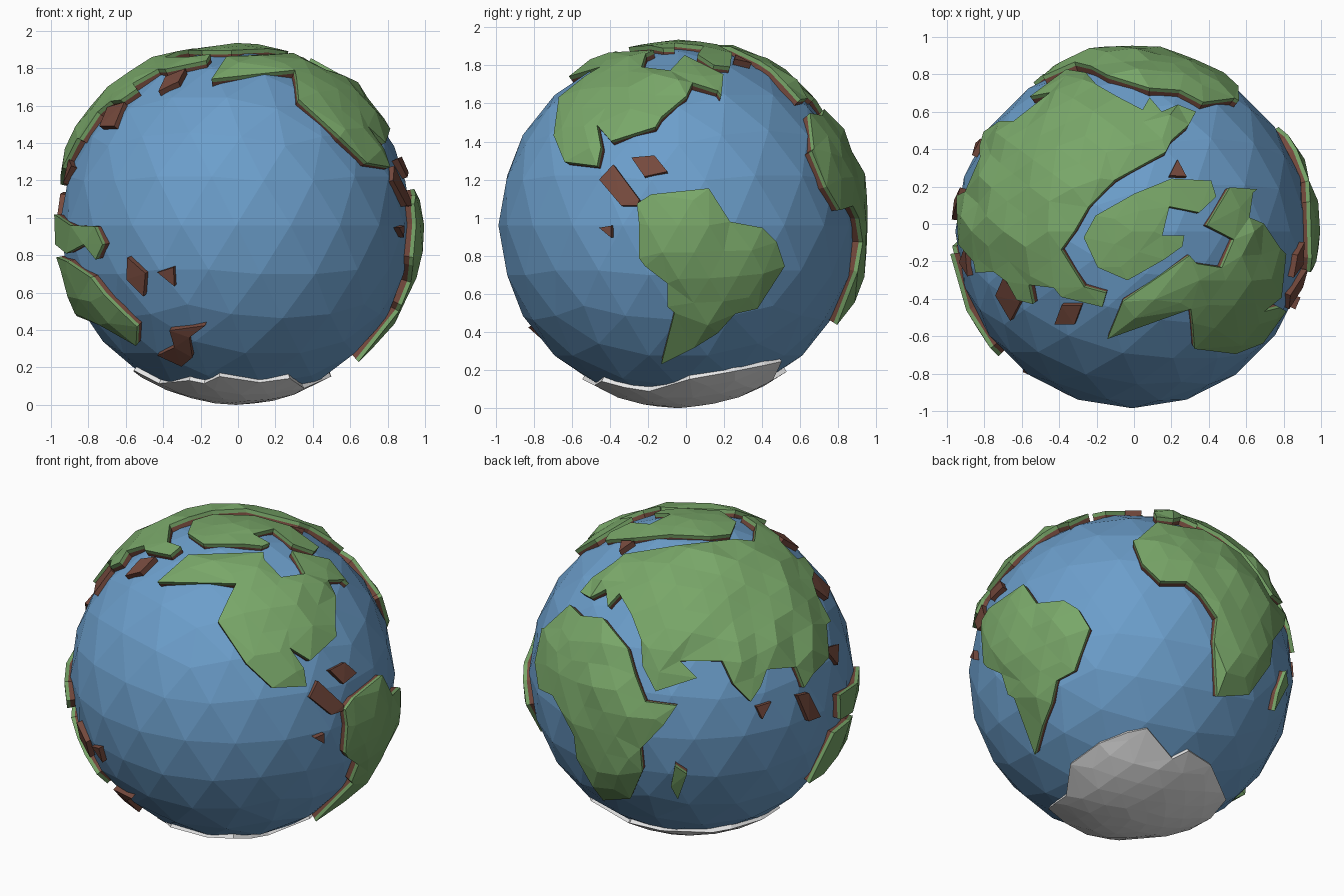
import bpy, bmesh, math, random
from mathutils import Vector
from mathutils.geometry import delaunay_2d_cdt

if "Cube" in bpy.data.objects:
    bpy.data.objects.remove(bpy.data.objects["Cube"])

random.seed(4)
CENTRE = Vector((-0.01, -0.04, 0.96))
SEA_R = 0.945


def material(name, rgb):
    m = bpy.data.materials.new(name)
    m.diffuse_color = (*rgb, 1)
    m.use_nodes = True
    m.node_tree.nodes["Principled BSDF"].inputs["Base Color"].default_value = m.diffuse_color
    return m


BLUE = material("ocean blue", (0.150, 0.345, 0.600))
GREEN = material("grass green", (0.190, 0.385, 0.140))
BROWN = material("soil brown", (0.180, 0.068, 0.047))
WHITE = material("ice white", (0.80, 0.80, 0.80))

# Drawing planes: azimuth, elevation, origin on the sheet, scale, origin height
VIEWS = {
    "F": (-90, 0, 238.5, 405.5, 187, 0),
    "R": (0, 0, 686.5, 408, 190, 0),
    "T": (-90, 90, 1134.5, 224.5, 187, 0),
    "U": (-90, -90, 0, 0, 187, 0),
    "A": (-55, 27, 238, 672, 171, 0.97),
    "B": (125, 27, 686, 672, 171, 0.97),
    "C": (50, -27, 1134, 672, 171, 0.97),
}


def trace(view, pts, r=0.975):
    """Throw outline points drawn in one view onto the globe as directions."""
    az, el, ox, oy, s, oz = VIEWS[view]
    a, e = math.radians(az), math.radians(el)
    w = Vector((math.cos(e) * math.cos(a), math.cos(e) * math.sin(a), math.sin(e)))
    right = Vector((-math.sin(a), math.cos(a), 0))
    up = w.cross(right)
    off = Vector((0, 0, oz)) - CENTRE
    out = []
    for px, py in pts:
        u = (px - ox) / s + off.dot(right)
        v = (oy - py) / s + off.dot(up)
        d = math.sqrt(max(0, r * r - u * u - v * v))
        out.append((right * u + up * v + w * d).normalized())
    return out


def inside(p, poly):
    hit = False
    for a, b in zip(poly, poly[1:] + poly[:1]):
        if (a.y > p.y) != (b.y > p.y):
            if p.x < (b.x - a.x) * (p.y - a.y) / (b.y - a.y) + a.x:
                hit = not hit
    return hit


def edge_distance(p, poly):
    best = 9
    for a, b in zip(poly, poly[1:] + poly[:1]):
        ab = b - a
        t = max(0, min(1, (p - a).dot(ab) / max(ab.length_squared, 1e-9)))
        best = min(best, (a + ab * t - p).length)
    return best


# Evenly spread directions used as inner points of the land
bm = bmesh.new()
bmesh.ops.create_icosphere(bm, subdivisions=4, radius=1)
GRID = [v.co.normalized() for v in bm.verts]
bm.free()


def patch(outline):
    """Fill an outline on the globe: directions, rim flags and triangles."""
    c = sum(outline, Vector()).normalized()
    ex = c.orthogonal().normalized()
    ey = c.cross(ex)

    def flat(v):
        k = 2 / (1 + v.dot(c))
        return Vector((v.dot(ex) * k, v.dot(ey) * k))

    poly = [flat(v) for v in outline]
    n = len(poly)
    pts = list(poly)
    for g in GRID:
        if g.dot(c) > -0.2:
            p = flat(g)
            if inside(p, poly) and edge_distance(p, poly) > 0.05:
                pts.append(p)
    rim = [(i, (i + 1) % n) for i in range(n)]
    vs, _, fs, *_ = delaunay_2d_cdt(pts, rim, [], 0, 1e-5)
    tris = [f for f in fs if inside(sum((vs[i] for i in f), Vector((0, 0))) / len(f), poly)]
    dirs = []
    for p in vs:
        q = p.length_squared
        dirs.append((c * (4 - q) + (ex * p.x + ey * p.y) * 4) / (4 + q))
    return dirs, tris


def plate(name, shape, r0, r1, mat, bump=0.0, rise=0.0):
    """Closed slab between two radii, with a bumpy top away from the rim."""
    dirs, tris = shape
    count = {}
    for f in tris:
        for a, b in zip(f, f[1:] + f[:1]):
            count[frozenset((a, b))] = count.get(frozenset((a, b)), 0) + 1
    rim = {i for e, k in count.items() if k == 1 for i in e}
    bm = bmesh.new()
    low, high = {}, {}
    for i in sorted({i for f in tris for i in f}):
        top = r1 if i in rim else r1 + rise + random.uniform(-bump, bump)
        low[i] = bm.verts.new(CENTRE + dirs[i] * r0)
        high[i] = bm.verts.new(CENTRE + dirs[i] * top)
    for f in tris:
        bm.faces.new([high[i] for i in f])
        bm.faces.new([low[i] for i in reversed(f)])
    for e, k in count.items():
        if k == 1:
            a, b = e
            bm.faces.new([low[a], low[b], high[b], high[a]])
    bmesh.ops.recalc_face_normals(bm, faces=bm.faces[:])
    finish(name, bm, mat)


def finish(name, bm, mat):
    me = bpy.data.meshes.new(name)
    bm.to_mesh(me)
    bm.free()
    me.materials.append(mat)
    bpy.context.collection.objects.link(bpy.data.objects.new(name, me))


# Ocean ball
bm = bmesh.new()
bmesh.ops.create_icosphere(bm, subdivisions=3, radius=SEA_R)
bmesh.ops.translate(bm, verts=bm.verts[:], vec=CENTRE)
finish("ocean", bm, BLUE)

# Continents: outline, rim radius, inner rise, bumpiness
land = {}
land["south_america"] = (trace("R", [
    (638, 204), (652, 195), (709, 189), (730, 222), (762, 228), (776, 242), (784, 266),
    (757, 308), (735, 313), (718, 332), (694, 347), (662, 363), (675, 312), (668, 306),
    (668, 283), (646, 266), (640, 258), (640, 224)]), 0.985, 0.017, 0.012)
land["north_america"] = (
    trace("T", [(1108, 339), (1123, 302), (1190, 256), (1197, 264), (1222, 268), (1234, 240),
                (1207, 226), (1230, 188), (1257, 190)])
    + trace("R", [(718, 92), (693, 84), (687, 97), (662, 118), (656, 128), (612, 142),
                  (598, 126), (602, 148)])
    + trace("A", [(306, 692), (272, 694), (246, 670), (218, 628), (230, 602), (236, 590)]),
    0.98, 0.01, 0.015)
land["africa"] = (
    trace("T", [(1234, 100), (1203, 104), (1180, 92), (1150, 90), (1108, 77)])
    + trace("B", [(636, 681), (646, 707), (677, 711), (664, 730), (641, 753), (643, 775)])
    + trace("C", [(1247, 701), (1216, 704), (1213, 650), (1216, 625), (1200, 602), (1186, 590),
                  (1160, 590), (1142, 572), (1133, 548)]), 0.985, 0.017, 0.015)
land["eurasia"] = (
    trace("B", [(643, 672), (656, 697), (697, 684), (680, 667), (722, 667), (733, 690),
                (750, 707), (760, 692), (766, 675), (795, 672), (803, 692), (812, 678)])
    + trace("T", [(960, 245), (975, 262), (977, 273), (995, 272), (1008, 282), (1018, 300),
                  (1034, 304), (1030, 285), (1055, 288), (1062, 297), (1103, 307), (1107, 293),
                  (1085, 287), (1062, 250), (1075, 232), (1089, 208), (1115, 181), (1166, 153),
                  (1172, 141), (1189, 126), (1196, 113), (1178, 106), (1162, 113), (1150, 99),
                  (1143, 111), (1118, 98), (1097, 86)]), 0.982, 0.013, 0.017)
land["arctic_land"] = (trace("T", [
    (1084, 238), (1098, 268), (1128, 281), (1165, 260), (1183, 247), (1185, 236), (1163, 236),
    (1170, 207), (1200, 213), (1217, 197), (1212, 181), (1172, 179), (1135, 194),
    (1096, 216)]), 0.972, 0.0, 0.005)
land["australia"] = (
    trace("B", [(808, 784), (833, 735)])
    + trace("F", [(68, 262), (92, 278), (105, 295), (120, 310), (138, 327), (137, 346),
                  (100, 325)]), 0.98, 0.01, 0.012)
land["tropic_island"] = (trace("F", [
    (56, 215), (72, 226), (96, 227), (104, 245), (97, 260), (85, 245), (68, 254),
    (57, 245)]), 0.982, 0.0, 0.008)
land["east_african_island"] = (trace("B", [
    (675, 770), (687, 778), (678, 802), (671, 790)]), 0.98, 0.0, 0.0)

for name, (outline, r, rise, bump) in land.items():
    shape = patch(outline)
    plate(name + "_soil", shape, 0.90, r - 0.022, BROWN)
    plate(name + "_grass", shape, r - 0.022, r, GREEN, bump, rise)

# Bare soil islands
islands = [
    ("T", [(1055, 325), (1062, 306), (1082, 306), (1075, 325)]),
    ("F", [(100, 127), (108, 108), (125, 103), (115, 127)]),
    ("F", [(128, 258), (146, 274), (144, 297), (127, 280)]),
    ("F", [(158, 273), (174, 268), (175, 287)]),
    ("F", [(170, 331), (206, 326), (190, 338), (193, 358), (182, 367), (158, 356), (175, 348)]),
    ("R", [(632, 158), (655, 156), (668, 172), (645, 177)]),
    ("R", [(600, 180), (614, 165), (640, 200), (638, 206), (622, 206)]),
    ("R", [(600, 228), (612, 226), (612, 238)]),
    ("T", [(1178, 160), (1187, 177), (1170, 176)]),
    ("B", [(756, 712), (771, 707), (762, 724)]),
    ("B", [(797, 700), (808, 697), (820, 720), (808, 725)]),
    ("B", [(824, 652), (838, 647), (837, 668)]),
]
for k, (view, pts) in enumerate(islands):
    plate(f"island_{k + 1}", patch(trace(view, pts, 0.965)), 0.90, 0.967, BROWN)

# South polar ice cap
ice = (trace("F", [(135, 370), (160, 383), (190, 380), (205, 383), (220, 376), (260, 382),
                   (290, 378)], 0.95)
       + trace("R", [(625, 386), (650, 390), (690, 378), (735, 370), (765, 364)], 0.95)
       + trace("C", [(1147, 736), (1172, 765), (1188, 757), (1210, 770), (1222, 795)], 0.95)
       + trace("U", [(-92, 45), (-104, 5)], 0.95))
plate("south_ice_cap", patch(ice), 0.90, 0.957, WHITE, 0.003, 0.0)
